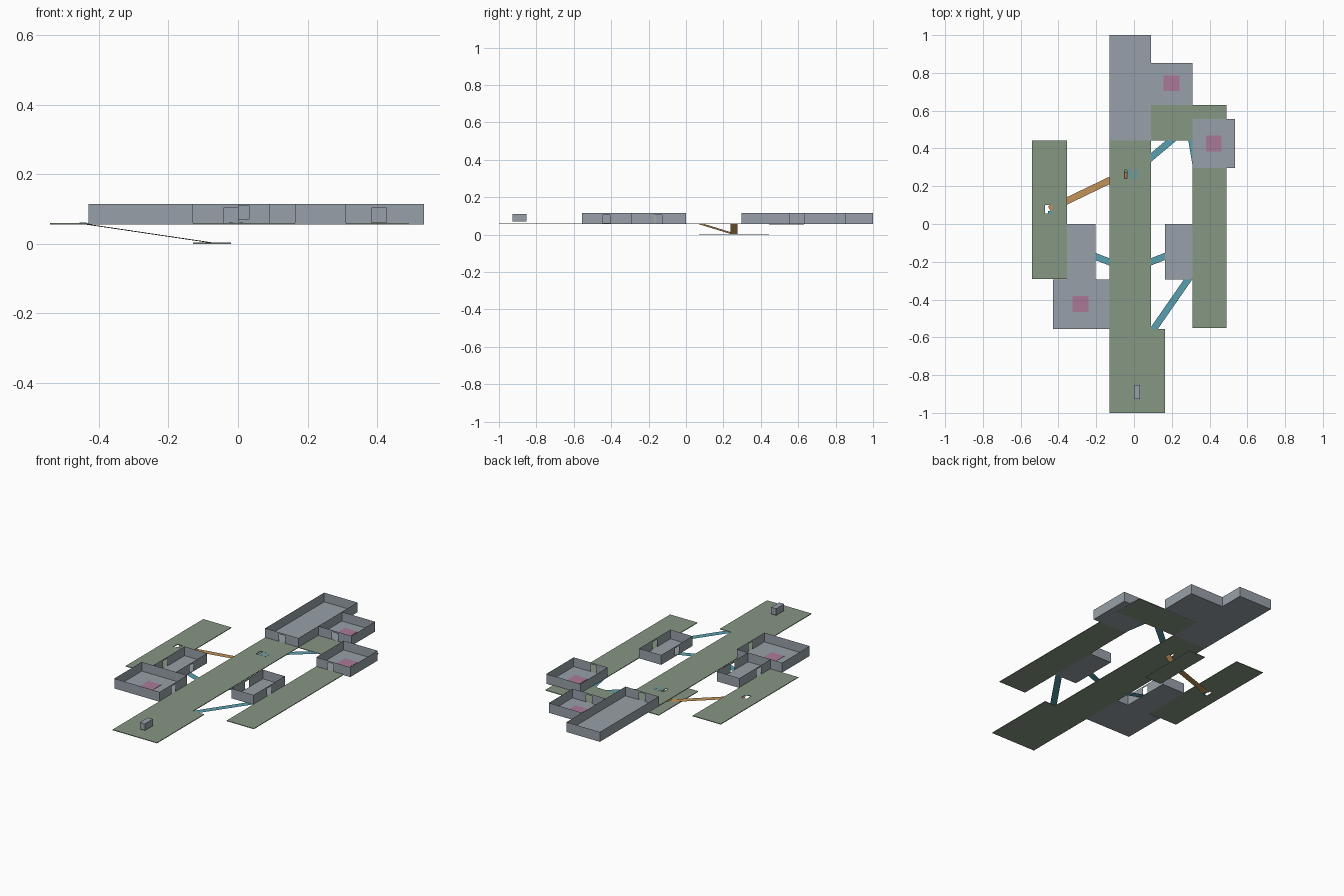
import bpy, bmesh, math
from mathutils import Vector

if "Cube" in bpy.data.objects:
    bpy.data.objects.remove(bpy.data.objects["Cube"])

FLOOR, TOP, DOOR = 0.06, 0.115, 0.105   # floor level, wall top, door head
THICK = 0.004


def material(name, rgb):
    m = bpy.data.materials.new(name)
    lin = [(c / 255 / 12.92 if c < 11 else ((c / 255 + 0.055) / 1.055) ** 2.4) for c in rgb]
    m.diffuse_color = (*lin, 1)
    m.use_nodes = True
    m.node_tree.nodes["Principled BSDF"].inputs["Base Color"].default_value = m.diffuse_color
    return m


GREY = material("room grey", (151, 160, 168))
GREEN = material("corridor green", (134, 151, 131))
TEAL = material("path teal", (88, 160, 175))
ORANGE = material("ramp orange", (194, 148, 88))
PINK = material("marker pink", (170, 122, 150))


def finish(name, bm, mat):
    me = bpy.data.meshes.new(name)
    bm.to_mesh(me)
    bm.free()
    me.materials.append(mat)
    ob = bpy.data.objects.new(name, me)
    bpy.context.collection.objects.link(ob)
    return ob


def add_box(bm, x0, x1, y0, y1, z0, z1):
    r = bmesh.ops.create_cube(bm, size=1)
    for v in r["verts"]:
        v.co = ((x0, x1)[v.co.x > 0], (y0, y1)[v.co.y > 0], (z0, z1)[v.co.z > 0])


def slab(name, x0, x1, y0, y1, mat, top=FLOOR, thick=THICK, hole=None):
    bm = bmesh.new()
    if hole:
        a, b, c, d = hole
        add_box(bm, x0, a, y0, y1, top - thick, top)
        add_box(bm, b, x1, y0, y1, top - thick, top)
        add_box(bm, a, b, y0, c, top - thick, top)
        add_box(bm, a, b, d, y1, top - thick, top)
    else:
        add_box(bm, x0, x1, y0, y1, top - thick, top)
    return finish(name, bm, mat)


def strip(name, a, b, mat, width=0.036):
    # flat ribbon between two points, level across its width
    a, b = Vector(a), Vector(b)
    d = b - a
    side = Vector((-d.y, d.x, 0)).normalized() * width / 2
    bm = bmesh.new()
    bm.faces.new([bm.verts.new(p) for p in (a - side, b - side, b + side, a + side)])
    return finish(name, bm, mat)


def room(name, x0, x1, y0, y1, doors):
    # floor slab plus sheet walls; doors maps a side to its door centre
    slab(name + "_floor", x0, x1, y0, y1, GREY)
    bm = bmesh.new()
    sides = {"S": (x0, x1, lambda t, z: (t, y0, z)),
             "E": (y0, y1, lambda t, z: (x1, t, z)),
             "N": (x1, x0, lambda t, z: (t, y1, z)),
             "W": (y1, y0, lambda t, z: (x0, t, z))}
    for side, (s, e, pt) in sides.items():
        def panel(t0, t1, z0, z1):
            bm.faces.new([bm.verts.new(pt(t, z))
                          for t, z in ((t0, z0), (t1, z0), (t1, z1), (t0, z1))])
        if side in doors:
            h = math.copysign(0.02, e - s)
            c = doors[side]
            panel(s, c - h, FLOOR, TOP)
            panel(c + h, e, FLOOR, TOP)
            panel(c - h, c + h, DOOR, TOP)
        else:
            panel(s, e, FLOOR, TOP)
    finish(name + "_walls", bm, GREY)


# Walled rooms
room("hall", -0.13, 0.09, 0.443, 1.0, {"S": -0.02})
room("north_room", 0.09, 0.31, 0.63, 0.853, {"S": 0.2})
room("east_room", 0.31, 0.535, 0.297, 0.556, {"S": 0.405})
room("west_cell", -0.354, -0.204, -0.295, 0.0, {"E": -0.148, "W": -0.182})
room("east_cell", 0.164, 0.31, -0.295, 0.0, {"W": -0.148, "E": -0.148})
room("south_room", -0.43, -0.13, -0.555, -0.295, {"E": -0.425})

# Open corridors
slab("west_corridor", -0.54, -0.354, -0.29, 0.443, GREEN, hole=(-0.47, -0.435, 0.055, 0.10))
slab("upper_corridor", -0.13, 0.09, 0.07, 0.443, GREEN, hole=(-0.05, -0.035, 0.24, 0.285))
slab("main_corridor", -0.13, 0.09, -0.555, 0.07, GREEN)
slab("south_court", -0.13, 0.164, -1.0, -0.555, GREEN)
slab("north_corridor", 0.09, 0.49, 0.443, 0.63, GREEN, top=FLOOR - 0.0005)
slab("east_corridor", 0.31, 0.49, -0.55, 0.297, GREEN)
slab("lower_platform", -0.13, -0.02, 0.07, 0.443, GREEN, top=THICK)

# Level paths joining the spaces
Z = FLOOR - THICK / 2
paths = [((-0.02, 0.26), (0.29, 0.52)), ((0.29, 0.535), (0.402, -0.127)),
         ((-0.02, -0.243), (-0.28, -0.143)), ((-0.02, -0.243), (0.237, -0.143)),
         ((-0.02, -0.735), (0.402, -0.127)), ((-0.02, -0.243), (-0.02, 0.26)),
         ((-0.02, 0.26), (-0.02, 0.72))]
for i, (a, b) in enumerate(paths):
    strip(f"path_{i + 1}", (*a, Z), (*b, Z), TEAL)

# Ramps down to the lower platform
strip("long_ramp", (-0.447, 0.078, Z), (-0.075, 0.257, 0.003), ORANGE)
strip("short_ramp", (-0.075, 0.257, 0.003), (-0.02, 0.257, Z), ORANGE)

# Floor markers
for i, (x, y) in enumerate([(0.198, 0.745), (0.422, 0.427), (-0.283, -0.423)]):
    slab(f"floor_marker_{i + 1}", x - 0.042, x + 0.042, y - 0.042, y + 0.042,
         PINK, top=FLOOR + 0.002, thick=0.0015)

# Small floor inlays near the ramp heads
for i, (x, y, w, h) in enumerate([(-0.02, 0.265, 0.012, 0.045), (0.01, 0.262, 0.01, 0.045),
                                  (-0.445, 0.06, 0.02, 0.015)]):
    slab(f"path_inlay_{i + 1}", x - w / 2, x + w / 2, y - h / 2, y + h / 2,
         TEAL, top=FLOOR + 0.0006, thick=0.0005)

# Raised block in the south court
slab("court_block", 0.0, 0.033, -0.927, -0.852, GREY, top=0.11, thick=0.04)
